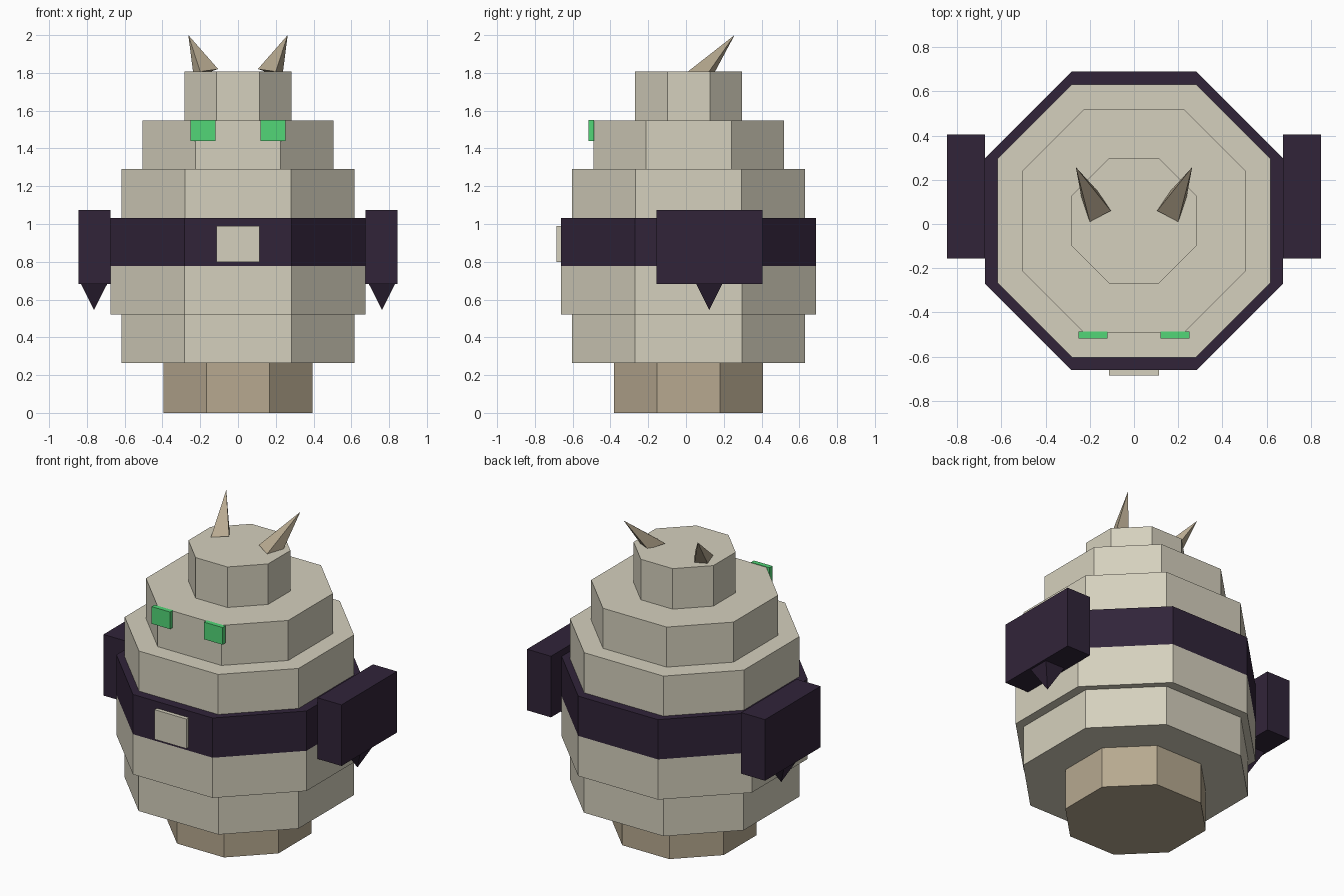
import bpy, bmesh

cube = bpy.data.objects.get("Cube")
if cube:
    bpy.data.objects.remove(cube, do_unlink=True)

CY = 0.014  # body axis in y


def material(name, rgb):
    lin = [((c / 255 + 0.055) / 1.055) ** 2.4 for c in rgb] + [1.0]
    m = bpy.data.materials.new(name)
    m.use_nodes = True
    m.diffuse_color = lin
    m.node_tree.nodes["Principled BSDF"].inputs["Base Color"].default_value = lin
    return m


STONE = material("pale_stone", (213, 208, 189))
TAN = material("tan", (183, 169, 144))
PURPLE = material("dark_purple", (49, 36, 57))
GREEN = material("bright_green", (82, 214, 119))


def finish(name, bm, mat):
    bmesh.ops.recalc_face_normals(bm, faces=bm.faces)
    me = bpy.data.meshes.new(name)
    bm.to_mesh(me)
    bm.free()
    me.materials.append(mat)
    ob = bpy.data.objects.new(name, me)
    bpy.context.collection.objects.link(ob)
    return ob


def octagon_tier(name, a, h, z0, z1, mat):
    """Eight-sided block: a = distance to flat side, h = half length of that side."""
    bm = bmesh.new()
    ring = [(h, -a), (a, -h), (a, h), (h, a), (-h, a), (-a, h), (-a, -h), (-h, -a)]
    face = bm.faces.new([bm.verts.new((x, y + CY, z0)) for x, y in ring])
    top = bmesh.ops.extrude_face_region(bm, geom=[face])["geom"]
    verts = [v for v in top if isinstance(v, bmesh.types.BMVert)]
    bmesh.ops.translate(bm, verts=verts, vec=(0, 0, z1 - z0))
    return finish(name, bm, mat)


def box(name, lo, hi, mat):
    bm = bmesh.new()
    bmesh.ops.create_cube(bm, size=1)
    for v in bm.verts:
        v.co = [lo[i] + (v.co[i] + 0.5) * (hi[i] - lo[i]) for i in range(3)]
    return finish(name, bm, mat)


def spike(name, base, tip, mat):
    bm = bmesh.new()
    ring = [bm.verts.new(p) for p in base]
    apex = bm.verts.new(tip)
    bm.faces.new(ring)
    for i in range(4):
        bm.faces.new((ring[i], ring[(i + 1) % 4], apex))
    return finish(name, bm, mat)


# Stacked body tiers
octagon_tier("foot", 0.394, 0.167, 0.0, 0.263, TAN)
octagon_tier("lower_body", 0.617, 0.283, 0.263, 0.520, STONE)
octagon_tier("belly", 0.675, 0.283, 0.520, 0.778, STONE)
octagon_tier("belt", 0.675, 0.283, 0.778, 1.033, PURPLE)
octagon_tier("chest", 0.617, 0.281, 1.033, 1.290, STONE)
octagon_tier("head", 0.505, 0.226, 1.290, 1.547, STONE)
octagon_tier("crown", 0.283, 0.113, 1.547, 1.807, STONE)

# Belt buckle
box("buckle", (-0.113, -0.685, 0.80), (0.113, -0.655, 0.99), STONE)

# Paired parts
for side, s in (("left", 1), ("right", -1)):
    box(f"{side}_eye", (min(0.12 * s, 0.252 * s), -0.517, 1.44),
        (max(0.12 * s, 0.252 * s), -0.487, 1.55), GREEN)
    box(f"{side}_arm", (min(0.675 * s, 0.845 * s), -0.157, 0.683),
        (max(0.675 * s, 0.845 * s), 0.405, 1.075), PURPLE)
    # Square spike hanging under the arm
    r, cx, cy = 0.07, 0.762 * s, 0.123
    spike(f"{side}_claw", [(cx - r, cy - r, 0.684), (cx + r, cy - r, 0.684),
                           (cx + r, cy + r, 0.684), (cx - r, cy + r, 0.684)],
          (cx, cy, 0.545), PURPLE)
    # Horn leaning back and outward, rear of its base sunk into the crown
    spike(f"{side}_horn", [(0.20 * s, 0.01, 1.807), (0.105 * s, 0.06, 1.82),
                           (0.165 * s, 0.15, 1.80), (0.236 * s, 0.11, 1.79)],
          (0.263 * s, 0.257, 2.0), TAN)
